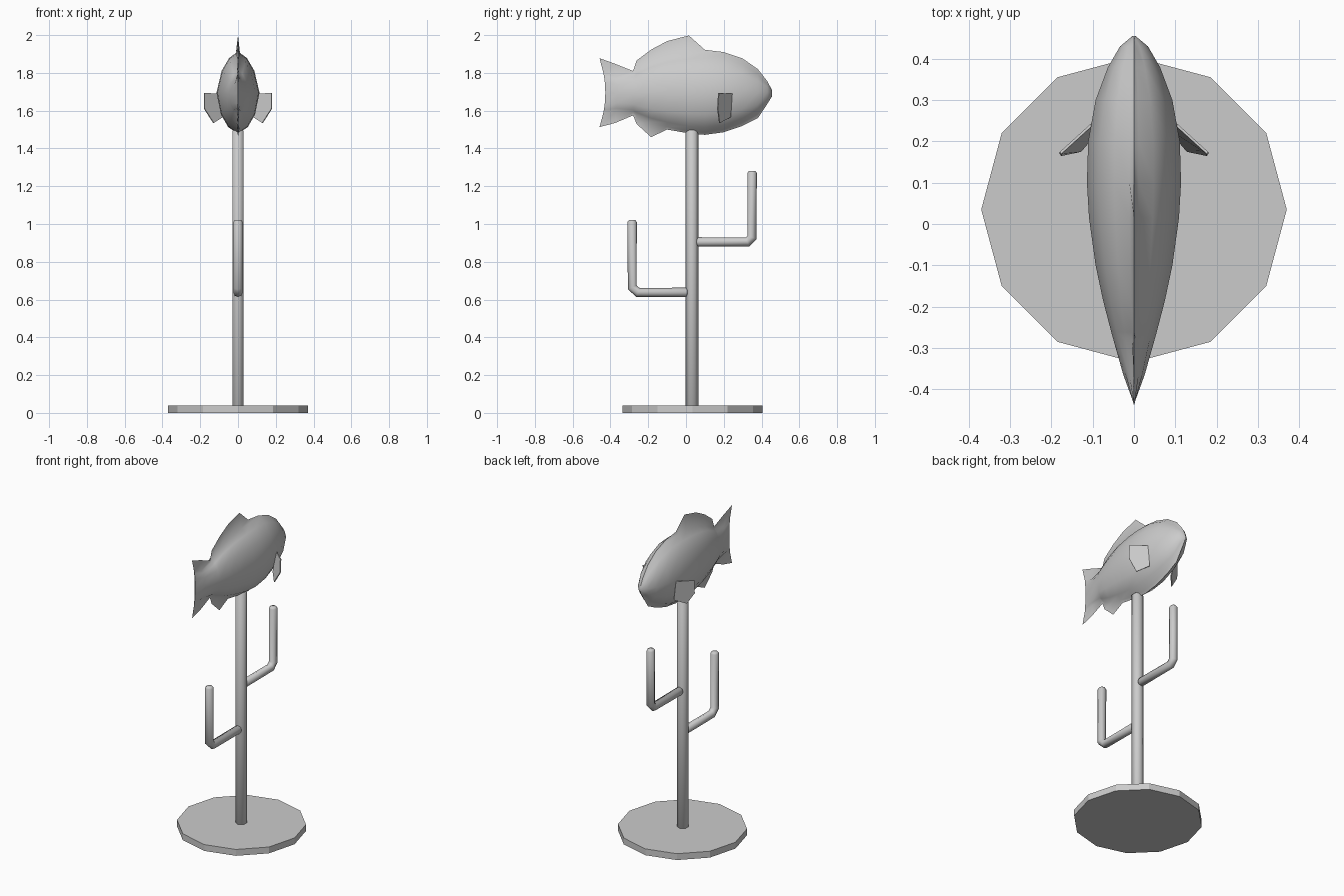
import bpy, bmesh, math
from mathutils import Vector

cube = bpy.data.objects.get("Cube")
if cube:
    bpy.data.objects.remove(cube, do_unlink=True)

grey = bpy.data.materials.new("plain grey")
grey.use_nodes = True
GREY = (0.6, 0.6, 0.6, 1)
grey.diffuse_color = GREY
grey.node_tree.nodes["Principled BSDF"].inputs["Base Color"].default_value = GREY


def finish(bm, name, angle=None):
    bmesh.ops.recalc_face_normals(bm, faces=bm.faces)
    mesh = bpy.data.meshes.new(name)
    bm.to_mesh(mesh)
    bm.free()
    mesh.materials.append(grey)
    ob = bpy.data.objects.new(name, mesh)
    bpy.context.collection.objects.link(ob)
    if angle:
        bpy.ops.object.select_all(action="DESELECT")
        ob.select_set(True)
        bpy.context.view_layer.objects.active = ob
        bpy.ops.object.shade_smooth_by_angle(angle=math.radians(angle))
    return ob


def skin(bm, rings):
    """Bridge closed loops of equal length and cap both ends."""
    loops = [[bm.verts.new(p) for p in ring] for ring in rings]
    n = len(loops[0])
    for a, b in zip(loops, loops[1:]):
        for i in range(n):
            j = (i + 1) % n
            bm.faces.new((a[i], a[j], b[j], b[i]))
    return loops


def tube(name, path, radius, sides):
    """Round bar along (y, z) points, with chamfered ends."""
    pts = [Vector((0, y, z)) for y, z in path]
    first = (pts[1] - pts[0]).normalized()
    last = (pts[-1] - pts[-2]).normalized()
    pts = [pts[0], pts[0] + first * 0.01] + pts[1:-1] + [pts[-1] - last * 0.01, pts[-1]]
    rings = []
    for k, p in enumerate(pts):
        before = (p - pts[k - 1]).normalized() if k else first
        after = (pts[k + 1] - p).normalized() if k < len(pts) - 1 else last
        tangent = (before + after).normalized()
        side = Vector((1, 0, 0))
        up = tangent.cross(side)
        r = radius * (0.7 if k in (0, len(pts) - 1) else 1)
        rings.append([p + r * (up * math.cos(t) + side * math.sin(t))
                      for t in (math.tau * i / sides for i in range(sides))])
    bm = bmesh.new()
    loops = skin(bm, rings)
    bm.faces.new(loops[0])
    bm.faces.new(loops[-1])
    return finish(bm, name, 62)


# Stand: twelve-sided plate, pole and two hooks
CENTRE = 0.035
bm = bmesh.new()
plate = [[(0.37 * math.cos(math.tau * i / 12), CENTRE + 0.37 * math.sin(math.tau * i / 12), z)
          for i in range(12)] for z in (0, 0.04)]
for loop in skin(bm, plate):
    bm.faces.new(loop)
finish(bm, "base_plate")
tube("pole", [(0.032, 0.03), (0.032, 1.5)], 0.034, 6)
tube("front_hook", [(0.01, 0.638), (-0.255, 0.638), (-0.285, 0.665), (-0.285, 1.02)], 0.025, 8)
tube("back_hook", [(0.055, 0.905), (0.325, 0.905), (0.35, 0.93), (0.35, 1.28)], 0.025, 8)

# Fish body: y, ridge top, body top, body bottom, keel bottom, half width, tail fork
STATIONS = [
    (0.455, 1.71, 1.705, 1.68, 1.675, 0.004, 0),
    (0.43, 1.757, 1.75, 1.645, 1.635, 0.034, 0),
    (0.38, 1.82, 1.81, 1.58, 1.56, 0.063, 0),
    (0.30, 1.876, 1.865, 1.535, 1.52, 0.093, 0),
    (0.20, 1.91, 1.90, 1.50, 1.486, 0.111, 0),
    (0.10, 1.922, 1.905, 1.485, 1.472, 0.114, 0),
    (0.015, 1.998, 1.90, 1.49, 1.48, 0.109, 0),
    (-0.10, 1.968, 1.88, 1.515, 1.50, 0.093, 0),
    (-0.185, 1.923, 1.85, 1.54, 1.46, 0.075, 0),
    (-0.262, 1.865, 1.81, 1.575, 1.53, 0.055, 0),
    (-0.28, 1.81, 1.795, 1.59, 1.575, 0.050, 0),
    (-0.365, 1.848, 1.78, 1.60, 1.535, 0.026, 0.01),
    (-0.427, 1.878, 1.80, 1.59, 1.513, 0.003, 0.031),
]


def section(y, top, body_top, body_low, low, w, fork):
    mid = (body_top + body_low) / 2
    h = (body_top - body_low) / 2
    half = [(0.1, body_top), (0.42, mid + 0.87 * h), (0.76, mid + 0.55 * h), (1, mid),
            (0.79, mid - 0.55 * h), (0.45, mid - 0.87 * h), (0.1, body_low)]
    outline = [(0, top)] + half + [(0, low)] + [(-x, z) for x, z in reversed(half)]
    return [(x * w, y - fork * (2 * (z - mid) / (top - low)) ** 2, z) for x, z in outline]


bm = bmesh.new()
loops = skin(bm, [section(*s) for s in STATIONS])
n = len(loops[0])
for loop in (loops[0], loops[-1]):
    for i in range(n // 2):
        quad = [loop[i], loop[i + 1], loop[n - i - 1], loop[-i]]
        bm.faces.new(list(dict.fromkeys(quad)))
finish(bm, "fish_body", 50)

# Side fins
FIN = [(0.10, 0.243, 1.69), (0.08, 0.235, 1.566), (0.13, 0.177, 1.535),
       (0.178, 0.167, 1.61), (0.178, 0.172, 1.693)]
for side, name in ((1, "left_side_fin"), (-1, "right_side_fin")):
    bm = bmesh.new()
    bm.faces.new([bm.verts.new((side * x, y, z)) for x, y, z in FIN])
    fin = finish(bm, name)
    thick = fin.modifiers.new("thickness", "SOLIDIFY")
    thick.thickness = 0.006
    thick.offset = 0
